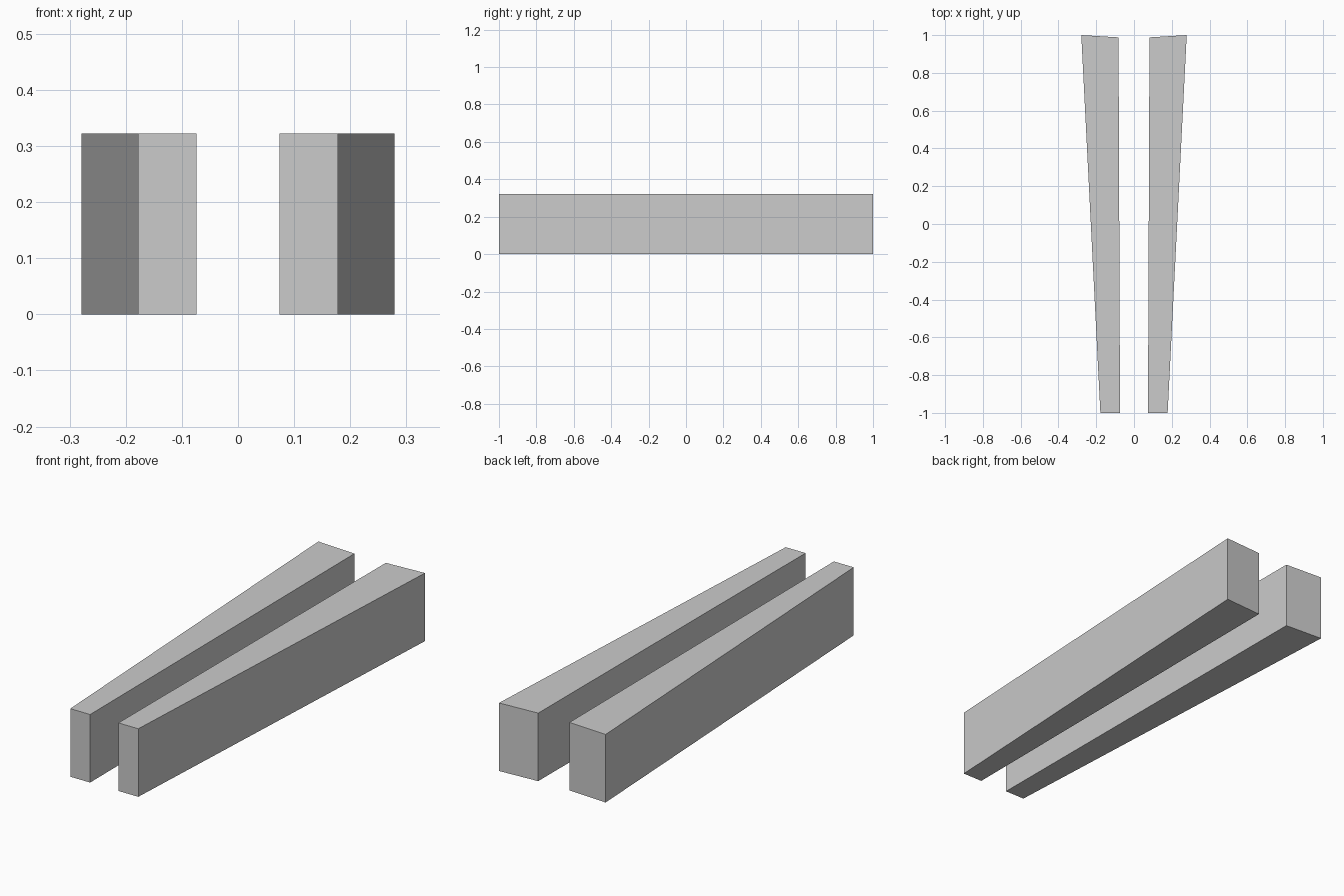
import bpy

if "Cube" in bpy.data.objects:
    bpy.data.objects.remove(bpy.data.objects["Cube"])

HEIGHT = 0.322
# Plan outline of the right-hand bar, counter-clockwise from the front inner corner
OUTLINE = [(0.074, -1.0), (0.178, -1.0), (0.279, 1.0), (0.082, 0.988)]


def tapered_bar(name, side):
    """Extrude the plan outline upwards; side is 1 (right) or -1 (left)."""
    plan = [(side * x, y) for x, y in OUTLINE]
    if side < 0:
        plan.reverse()  # keep normals outward after mirroring
    n = len(plan)
    verts = [(x, y, z) for z in (0.0, HEIGHT) for x, y in plan]
    faces = [tuple(reversed(range(n))), tuple(range(n, 2 * n))]
    faces += [(i, (i + 1) % n, n + (i + 1) % n, n + i) for i in range(n)]
    mesh = bpy.data.meshes.new(name)
    mesh.from_pydata(verts, [], faces)
    mesh.update()
    obj = bpy.data.objects.new(name, mesh)
    bpy.context.collection.objects.link(obj)
    return obj


# Two mirrored bars, wider at the back
tapered_bar("right_bar", 1)
tapered_bar("left_bar", -1)
